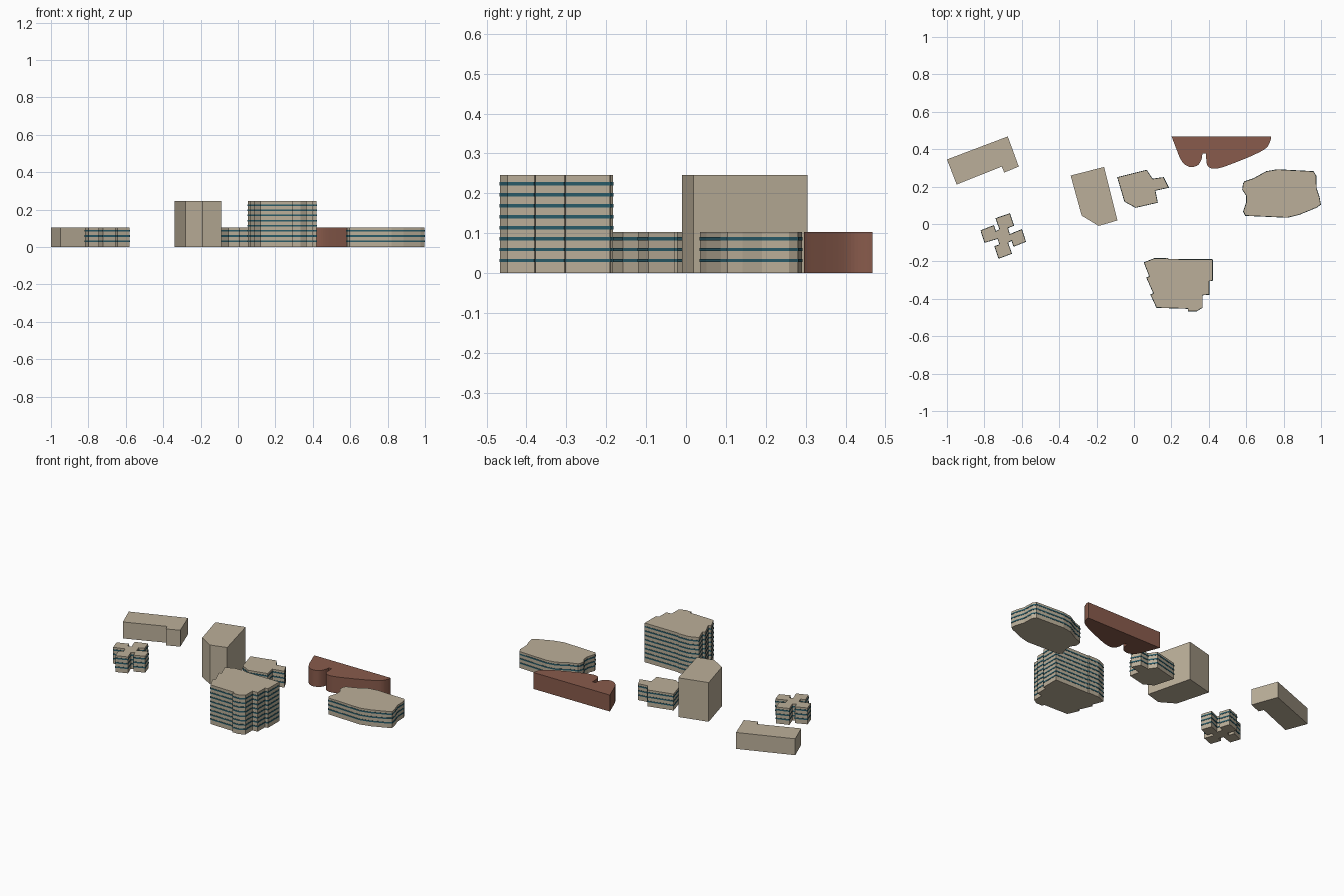
import bpy, bmesh
from mathutils import Vector

if "Cube" in bpy.data.objects:
    bpy.data.objects.remove(bpy.data.objects["Cube"])

LOW, TALL = 0.103, 0.246
STOREY, BAND_Z, BAND_H, OUT = 0.0275, 0.0272, 0.0085, 0.0015


def material(name, rgb):
    m = bpy.data.materials.new(name)
    m.diffuse_color = (*rgb, 1)
    m.use_nodes = True
    m.node_tree.nodes["Principled BSDF"].inputs["Base Color"].default_value = m.diffuse_color
    return m


STONE = material("stone", (0.50, 0.43, 0.32))
BRICK = material("brick", (0.25, 0.105, 0.072))
GLASS = material("window_glass", (0.022, 0.105, 0.14))


def ccw(pts):
    pts = [Vector(p) for p in pts]
    area = sum(a.cross(b) for a, b in zip(pts, pts[1:] + pts[:1]))
    return pts if area > 0 else pts[::-1]


def offset(pts, d):
    """Mitred outward offset of a counter-clockwise outline."""
    out = []
    for i, p in enumerate(pts):
        e1 = (p - pts[i - 1]).normalized()
        e2 = (pts[(i + 1) % len(pts)] - p).normalized()
        n1, n2 = Vector((e1.y, -e1.x)), Vector((e2.y, -e2.x))
        out.append(p + (n1 + n2) * d / max(1 + n1.dot(n2), 0.3))
    return out


def spline(pts, steps=4):
    """Smooth open curve through the points."""
    p = [Vector(q) for q in pts]
    p = [2 * p[0] - p[1]] + p + [2 * p[-1] - p[-2]]
    out = []
    for a, b, c, d in zip(p, p[1:], p[2:], p[3:]):
        for k in range(steps):
            t = k / steps
            out.append(0.5 * (2 * b + (c - a) * t + (2 * a - 5 * b + 4 * c - d) * t * t
                              + (3 * b - a - 3 * c + d) * t ** 3))
    return out + [p[-2]]


def finish(bm, name, mat):
    bmesh.ops.recalc_face_normals(bm, faces=bm.faces)
    me = bpy.data.meshes.new(name)
    bm.to_mesh(me)
    bm.free()
    me.materials.append(mat)
    bpy.context.collection.objects.link(bpy.data.objects.new(name, me))


def ring(bm, pts, z):
    return [bm.verts.new((p.x, p.y, z)) for p in pts]


def bridge(bm, a, b):
    n = len(a)
    for i in range(n):
        j = (i + 1) % n
        bm.faces.new((a[i], a[j], b[j], b[i]))


def building(name, pts, height, mat=STONE, storeys=0):
    pts = ccw(pts)
    # Walls, roof and underside
    bm = bmesh.new()
    lo, hi = ring(bm, pts, 0), ring(bm, pts, height)
    bridge(bm, lo, hi)
    bm.faces.new(lo[::-1])
    bm.faces.new(hi)
    finish(bm, name, mat)
    if not storeys:
        return
    # Window strips wrapped around each storey
    bm = bmesh.new()
    outer = offset(pts, OUT)
    for s in range(storeys):
        z0 = BAND_Z + s * STOREY
        z1 = z0 + BAND_H
        loops = [ring(bm, p, z) for p, z in
                 ((pts, z0), (outer, z0), (outer, z1), (pts, z1))]
        for a, b in zip(loops, loops[1:] + loops[:1]):
            bridge(bm, a, b)
    finish(bm, name + "_window_bands", GLASS)


# Plain long block, back left
building("long_block", [(-.675, .468), (-.616, .307), (-.694, .275), (-.707, .307),
                        (-.948, .211), (-1, .345)], LOW)

# Cross-shaped block
building("cross_block", [
    (-.739, .03), (-.664, .056), (-.643, -.008), (-.675, -.021), (-.665, -.056),
    (-.60, -.029), (-.579, -.094), (-.643, -.12), (-.654, -.088), (-.675, -.099),
    (-.654, -.158), (-.723, -.184), (-.745, -.12), (-.718, -.11), (-.729, -.078),
    (-.798, -.099), (-.819, -.035), (-.75, -.008), (-.739, -.04), (-.718, -.029)],
    LOW, storeys=3)

# Plain tower
building("plain_tower", [(-.339, .259), (-.16, .305), (-.088, .019), (-.189, -.01),
                         (-.28, .045)], TALL)

# Small banded block in the middle
building("middle_block", [
    (-.088, .249), (.067, .288), (.099, .241), (.158, .249), (.185, .195),
    (.113, .179), (.126, .115), (.009, .088), (-.05, .12)], LOW, storeys=3)

# Brick hall: straight back wall, curved front with a notch
right_curve = spline([(.732, .468), (.73, .447), (.714, .414), (.682, .390), (.617, .359),
                      (.543, .329), (.468, .302), (.425, .296), (.399, .305),
                      (.388, .329), (.385, .377)])
left_curve = spline([(.366, .377), (.361, .345), (.345, .318), (.324, .307),
                     (.297, .305), (.265, .324), (.244, .356)])
building("brick_hall", right_curve + left_curve + [Vector((.201, .468))], LOW, BRICK)

# Wide rounded block on the right
building("rounded_block", [
    (.591, .227), (.639, .243), (.708, .281), (.767, .291), (.959, .281), (.973, .258),
    (.975, .19), (.991, .142), (.998, .104), (.975, .088), (.885, .051), (.82, .035),
    (.596, .045), (.585, .067), (.601, .115), (.601, .152), (.58, .184), (.584, .215)],
    LOW, storeys=3)

# Banded tower with stepped sides, front
building("stepped_tower", [
    (.054, -.206), (.11, -.184), (.179, -.183), (.183, -.188), (.42, -.19), (.42, -.302),
    (.401, -.305), (.401, -.377), (.366, -.38), (.366, -.447), (.334, -.466),
    (.289, -.466), (.289, -.452), (.121, -.447), (.089, -.377), (.105, -.372),
    (.067, -.286), (.083, -.281)], TALL, storeys=8)
